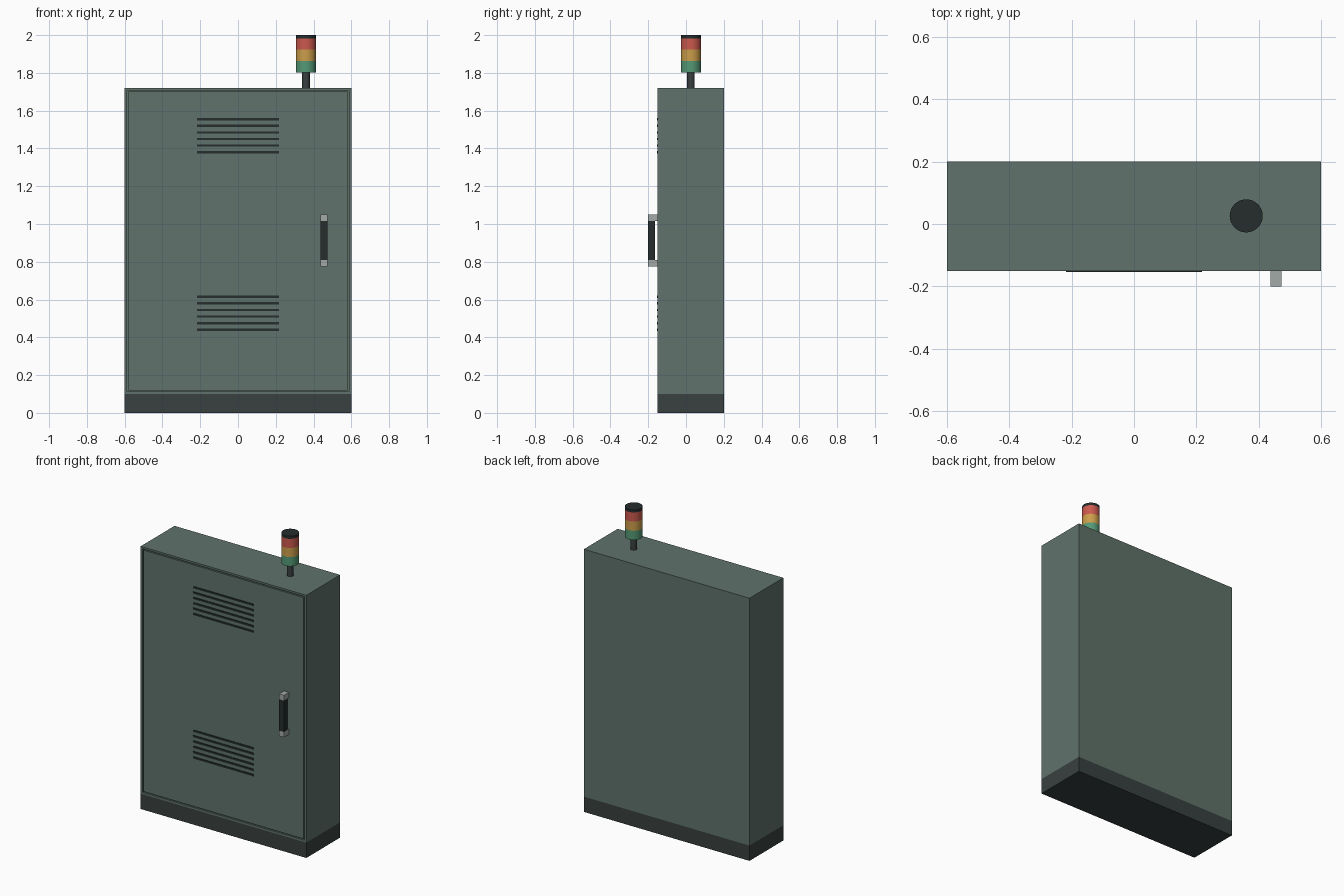
import bpy, bmesh
from mathutils import Vector

if "Cube" in bpy.data.objects:
    bpy.data.objects.remove(bpy.data.objects["Cube"])


def material(name, rgb):
    m = bpy.data.materials.new(name)
    m.diffuse_color = (*rgb, 1)
    m.use_nodes = True
    m.node_tree.nodes["Principled BSDF"].inputs["Base Color"].default_value = m.diffuse_color
    return m


BODY = material("grey_green_paint", (0.115, 0.17, 0.145))
DARK = material("dark_plinth", (0.04, 0.052, 0.05))
BLACK = material("black_plastic", (0.018, 0.026, 0.025))
METAL = material("light_metal", (0.36, 0.4, 0.38))
RED = material("red_lens", (0.6, 0.1, 0.075))
AMBER = material("amber_lens", (0.6, 0.34, 0.07))
GREEN = material("green_lens", (0.09, 0.32, 0.18))


def box(name, lo, hi, mat):
    lo, hi = Vector(lo), Vector(hi)
    bpy.ops.mesh.primitive_cube_add(size=1, location=(lo + hi) / 2)
    ob = bpy.context.object
    ob.name = name
    ob.scale = hi - lo
    bpy.ops.object.transform_apply(location=False, rotation=False, scale=True)
    ob.data.materials.append(mat)
    return ob


def cylinder(name, radius, z0, z1, mat, x=0.36, y=0.026):
    bpy.ops.mesh.primitive_cylinder_add(vertices=32, radius=radius, depth=z1 - z0,
                                        location=(x, y, (z0 + z1) / 2))
    ob = bpy.context.object
    ob.name = name
    ob.data.materials.append(mat)
    bpy.ops.object.shade_smooth_by_angle()
    return ob


# Plinth and cabinet body
box("plinth", (-0.6, -0.15, 0), (0.6, 0.2, 0.1), DARK)
cabinet = box("cabinet", (-0.6, -0.15, 0.1), (0.6, 0.2, 1.72), BODY)

# Door: narrow groove sunk around the front face
bm = bmesh.new()
bm.from_mesh(cabinet.data)
bm.normal_update()
front = min(bm.faces, key=lambda f: f.calc_center_median().y)
bmesh.ops.inset_region(bm, faces=[front], thickness=0.018)
groove = bmesh.ops.inset_region(bm, faces=[front], thickness=0.01)["faces"]
bmesh.ops.inset_region(bm, faces=groove, thickness=0.0005, depth=-0.01)
bm.to_mesh(cabinet.data)
bm.free()

# Two groups of ventilation slats
for group, base in (("lower", 0.44), ("upper", 1.38)):
    for i in range(6):
        z = base + 0.035 * i
        box(f"{group}_vent_slat_{i + 1}", (-0.218, -0.154, z - 0.006),
            (0.218, -0.149, z + 0.006), BLACK)

# Door handle: two mounts and a grip
box("handle_mount_top", (0.438, -0.2, 1.015), (0.473, -0.15, 1.05), METAL)
box("handle_mount_bottom", (0.438, -0.2, 0.775), (0.473, -0.15, 0.81), METAL)
box("handle_grip", (0.438, -0.2, 0.81), (0.473, -0.165, 1.015), BLACK)

# Signal tower
cylinder("signal_pole", 0.02, 1.72, 1.803, DARK)
for i, (name, mat) in enumerate((("green", GREEN), ("amber", AMBER), ("red", RED))):
    z = 1.803 + 0.06 * i
    cylinder(f"signal_{name}_light", 0.053, z, z + 0.06, mat)
cylinder("signal_cap", 0.053, 1.983, 2.0, BLACK)
